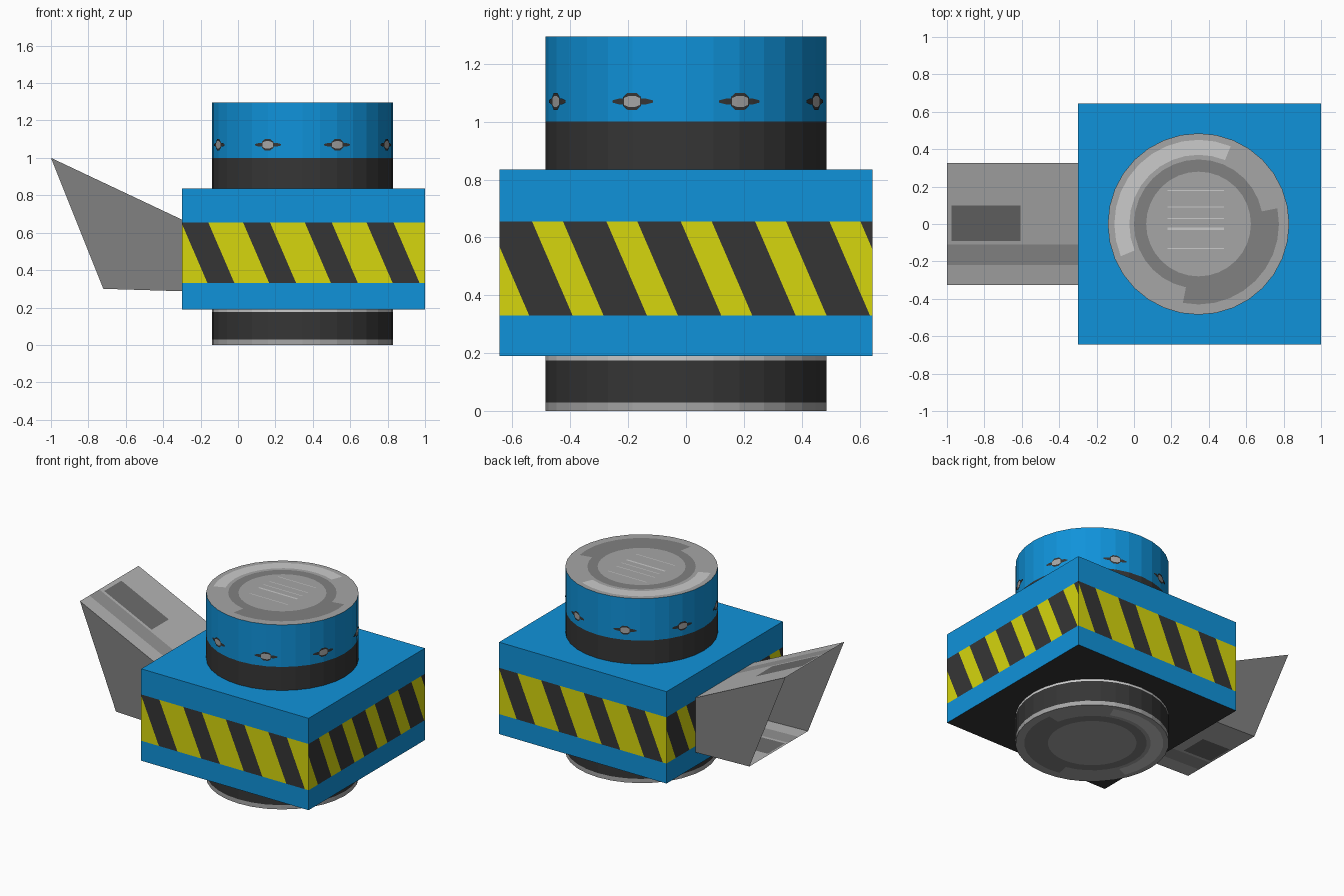
import bpy, bmesh, math
from mathutils import Vector

if "Cube" in bpy.data.objects:
    bpy.data.objects.remove(bpy.data.objects["Cube"])

COLOURS = {
    "blue": (0.005, 0.29, 0.70), "yellow": (0.67, 0.67, 0.004), "charcoal": (0.036, 0.036, 0.036),
    "light_grey": (0.60, 0.60, 0.60), "metal_grey": (0.38, 0.38, 0.38), "mid_grey": (0.22, 0.22, 0.22),
    "chute_grey": (0.45, 0.45, 0.45), "strip_grey": (0.29, 0.29, 0.29), "patch_grey": (0.15, 0.15, 0.15)}
NAMES = list(COLOURS)
MATS = []
for n, c in COLOURS.items():
    m = bpy.data.materials.new(n)
    m.diffuse_color = (*c, 1)
    m.use_nodes = True
    m.node_tree.nodes["Principled BSDF"].inputs["Base Color"].default_value = m.diffuse_color
    MATS.append(m)
M = NAMES.index
CX, R, SIDES = 0.345, 0.485, 32


def finish(name, bm, recalc=True):
    if recalc:
        bmesh.ops.recalc_face_normals(bm, faces=bm.faces)
    me = bpy.data.meshes.new(name)
    bm.to_mesh(me)
    bm.free()
    for m in MATS:
        me.materials.append(m)
    ob = bpy.data.objects.new(name, me)
    bpy.context.collection.objects.link(ob)
    return ob


def face(bm, pts, mat):
    f = bm.faces.new([bm.verts.new(p) for p in pts])
    f.material_index = M(mat)
    return f


# Column: one lathed profile, coloured by height and by position on the end discs
def column_colour(r, z, ang):
    if 0.001 < z < 1.294:
        for top, col in ((0.03, "metal_grey"), (0.175, "charcoal"), (0.20, "light_grey"),
                         (1.0, "charcoal"), (1.3, "blue")):
            if z < top:
                return col
    if 0.28 < r < 0.345:
        return "mid_grey"
    if 0.37 < r < 0.45 and 68 < ang < 200:
        return "light_grey"
    if 0.345 < r < 0.43 and (ang > 255 or ang < 12):
        return "mid_grey"
    return "metal_grey"


radii = [0.28, 0.345, 0.37, 0.43, 0.45]
profile = [(r, 0) for r in radii] + [(R, z) for z in (0, 0.03, 0.175, 0.19, 1.0, 1.295)]
profile += [(r, 1.295) for r in reversed(radii)]
bm = bmesh.new()
rings = []
for r, z in profile:
    rings.append([bm.verts.new((CX + r * math.cos(a), r * math.sin(a), z))
                  for a in (2 * math.pi * i / SIDES for i in range(SIDES))])
for k in range(len(rings) - 1):
    r = (profile[k][0] + profile[k + 1][0]) / 2
    z = (profile[k][1] + profile[k + 1][1]) / 2
    for i in range(SIDES):
        j = (i + 1) % SIDES
        f = bm.faces.new((rings[k][i], rings[k][j], rings[k + 1][j], rings[k + 1][i]))
        f.material_index = M(column_colour(r, z, (i + 0.5) * 360 / SIDES))
for ring in (rings[0], rings[-1]):
    bm.faces.new(ring).material_index = M("metal_grey")
finish("column", bm)

# Fine scratches on the top disc
bm = bmesh.new()
for y, w in ((0.18, 0.006), (0.09, 0.006), (0.03, 0.006), (-0.025, 0.014), (-0.13, 0.006)):
    x0, x1 = 0.18, 0.48
    face(bm, [(x0, y - w / 2, 1.297), (x1, y - w / 2, 1.297), (x1, y + w / 2, 1.297),
              (x0, y + w / 2, 1.297)], "light_grey")
finish("top_scratches", bm, False)

# Bolts: thin curved patches around the blue collar
bm = bmesh.new()


def curved_patch(angle, outline, radius, mat):
    """outline: (u, half height) columns wrapped round the collar."""
    def at(u, h):
        a = angle + u / R
        return (CX + radius * math.cos(a), radius * math.sin(a), 1.07 + h)
    for (u0, h0), (u1, h1) in zip(outline, outline[1:]):
        face(bm, [at(u0, -h0), at(u1, -h1), at(u1, h1), at(u0, h0)], mat)


for k in range(8):
    a = math.radians(22.5 + 45 * k)
    curved_patch(a, [(-0.075, 0.004), (-0.05, 0.01), (0, 0.01), (0.05, 0.01), (0.075, 0.004)], 0.487, "charcoal")
    curved_patch(a, [(-0.034, 0.015), (-0.016, 0.03), (0.016, 0.03), (0.034, 0.015)], 0.488, "charcoal")
    curved_patch(a, [(-0.03, 0.012), (-0.012, 0.019), (0.012, 0.019), (0.03, 0.012)], 0.489, "metal_grey")
finish("collar_bolts", bm, False)

# Block: blue bands below and above the striped belt
X0, X1, Y = -0.30, 1.0, 0.645
B0, B1 = 0.33, 0.655
for name, z0, z1 in (("lower_band", 0.19, B0), ("upper_band", B1, 0.835)):
    bm = bmesh.new()
    bmesh.ops.create_cube(bm, size=1)
    for v in bm.verts:
        v.co = ((X0 + X1) / 2 + v.co.x * (X1 - X0), v.co.y * 2 * Y, (z0 + z1) / 2 + v.co.z * (z1 - z0))
    bm.normal_update()
    for f in bm.faces:
        f.material_index = M("charcoal" if f.normal.z < -0.5 else "blue")
    finish(name, bm)

# Striped belt: each wall is cut by slanted planes, then coloured by stripe
LEAN = 0.14 / (B1 - B0)


def striped_wall(name, origin, direction, half, start, period, width):
    bm = bmesh.new()
    face(bm, [(-half, 0, B0), (half, 0, B0), (half, 0, B1), (-half, 0, B1)], "yellow")
    for k in range(-4, 7):
        for edge in (0, width):
            bmesh.ops.bisect_plane(bm, geom=bm.verts[:] + bm.edges[:] + bm.faces[:], dist=1e-5,
                                   plane_co=(start + k * period + edge, 0, B1), plane_no=(1, 0, LEAN))
    for f in bm.faces:
        c = f.calc_center_median()
        s = (c.x + LEAN * (c.z - B1) - start) % period
        f.material_index = M("charcoal" if s < width else "yellow")
    d = Vector(direction)
    for v in bm.verts:
        v.co = Vector(origin) + d * v.co.x + Vector((0, 0, v.co.z))
    finish(name, bm, False)


mx = (X0 + X1) / 2
hx = (X1 - X0) / 2
striped_wall("front_stripes", (mx, -Y, 0), (1, 0, 0), hx, 0.027 - mx, 0.33, 0.144)
striped_wall("back_stripes", (mx, Y, 0), (-1, 0, 0), hx, 0.027 - mx, 0.33, 0.144)
striped_wall("right_stripes", (X1, 0, 0), (0, 1, 0), Y, -0.425, 0.257, 0.15)
striped_wall("left_stripes", (X0, 0, 0), (0, -1, 0), Y, -0.425, 0.257, 0.15)

# Chute: open-mouthed sheet funnel, roof and floor with a dark patch and a strip
W = 0.325
lip_top, lip_low = (-1.0, 1.0), (-0.72, 0.30)
root_top, root_low = (X0, 0.67), (X0, 0.287)
bm = bmesh.new()
for s in (-1, 1):
    pts = [(x, s * W, z) for x, z in (lip_top, lip_low, root_low, root_top)]
    face(bm, pts if s < 0 else pts[::-1], "mid_grey")
ys = [-W, -0.22, -0.11, -0.09, 0.10, W]
ts = [0, 0.035, 0.56, 1]
for lip, root, up in ((lip_top, root_top, True), (lip_low, root_low, False)):
    for t0, t1 in zip(ts, ts[1:]):
        for y0, y1 in zip(ys, ys[1:]):
            cols = [(lip[0] + (root[0] - lip[0]) * t, lip[1] + (root[1] - lip[1]) * t) for t in (t0, t1)]
            (xa, za), (xb, zb) = cols
            pts = [(xa, y0, za), (xb, y0, zb), (xb, y1, zb), (xa, y1, za)]
            col = "chute_grey"
            if y0 == -0.22:
                col = "strip_grey"
            elif y0 == -0.09 and t0 == 0.035:
                col = "patch_grey"
            face(bm, pts if up else pts[::-1], col)
bmesh.ops.remove_doubles(bm, verts=bm.verts, dist=1e-5)
finish("chute", bm, False)
